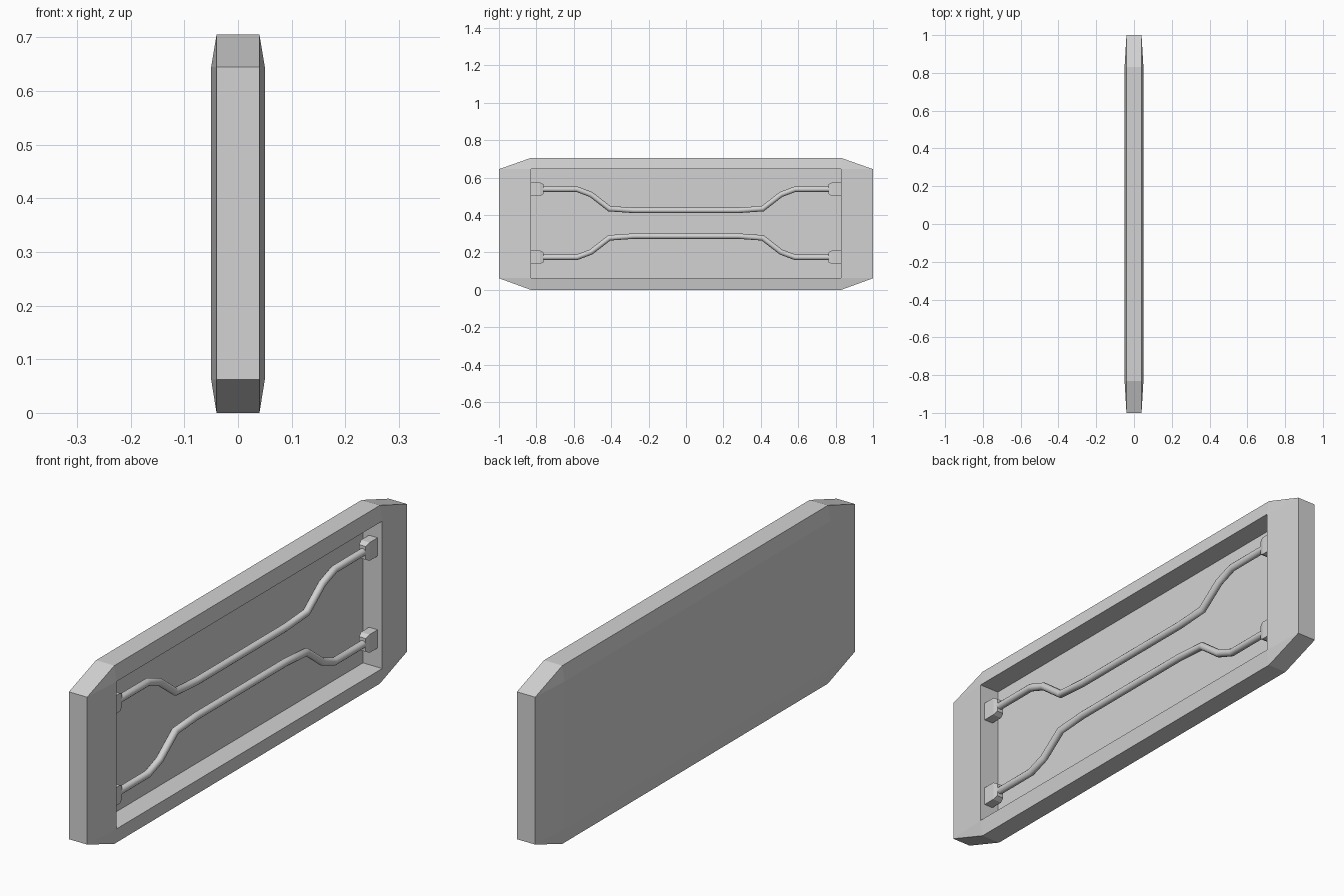
import bpy, bmesh, math
from mathutils import Vector

if "Cube" in bpy.data.objects:
    bpy.data.objects.remove(bpy.data.objects["Cube"])

grey = bpy.data.materials.new("light_grey")
grey.diffuse_color = (0.65, 0.65, 0.65, 1)
grey.use_nodes = True
grey.node_tree.nodes["Principled BSDF"].inputs["Base Color"].default_value = grey.diffuse_color


def finish(bm, name, smooth=False):
    bmesh.ops.recalc_face_normals(bm, faces=bm.faces[:])
    me = bpy.data.meshes.new(name)
    bm.to_mesh(me)
    bm.free()
    ob = bpy.data.objects.new(name, me)
    bpy.context.collection.objects.link(ob)
    me.materials.append(grey)
    if smooth:
        bpy.ops.object.select_all(action='DESELECT')
        ob.select_set(True)
        bpy.context.view_layer.objects.active = ob
        bpy.ops.object.shade_smooth_by_angle(angle=math.radians(50))
    return ob


# Panel: chamfered slab with a rectangular recess on the +x side
Z0, Z1, Z2, Z3 = 0.0, 0.062, 0.645, 0.705
RECT = [(-0.83, Z1), (0.83, Z1), (0.83, Z2), (-0.83, Z2)]
OCT = [(-1, Z1), (-0.83, Z0), (0.83, Z0), (1, Z1),
       (1, Z2), (0.83, Z3), (-0.83, Z3), (-1, Z2)]
bm = bmesh.new()


def ring(x, pts):
    return [bm.verts.new((x, y, z)) for y, z in pts]


back, oct_b = ring(-0.05, RECT), ring(-0.04, OCT)
oct_f, front = ring(0.04, OCT), ring(0.05, RECT)
floor = ring(-0.034, RECT)
bm.faces.new(back)
bm.faces.new(floor)
for k in range(8):
    n = (k + 1) % 8
    bm.faces.new((oct_b[k], oct_b[n], oct_f[n], oct_f[k]))
for k in range(4):
    n = (k + 1) % 4
    bm.faces.new((front[k], front[n], floor[n], floor[k]))
    for rect, octo in ((back, oct_b), (front, oct_f)):
        bm.faces.new((rect[k], rect[n], octo[(2 * k + 2) % 8], octo[2 * k + 1]))
        bm.faces.new((rect[k], octo[2 * k], octo[2 * k + 1]))
finish(bm, "panel")

# Bars: bent round tubes, lower one mirrored from the upper one
PX, R, SIDES, MID = 0.012, 0.0145, 12, 0.356
HALF = [(0.78, 0.538), (0.583, 0.538), (0.508, 0.51), (0.41, 0.434), (0.28, 0.425)]
PATH = [(-y, z) for y, z in HALF] + HALF[::-1]


def bar(name, path):
    bm = bmesh.new()
    pts = [Vector((PX, y, z)) for y, z in path]
    rings = []
    for i, p in enumerate(pts):
        a = (p - pts[i - 1]).normalized() if i else None
        b = (pts[i + 1] - p).normalized() if i < len(pts) - 1 else None
        t = ((a or b) + (b or a)).normalized()
        side = Vector((0, -t.z, t.y)) / t.dot(a or b)
        rings.append([bm.verts.new(p + R * (side * math.sin(w) + Vector((math.cos(w), 0, 0))))
                      for w in (2 * math.pi * j / SIDES for j in range(SIDES))])
    for r0, r1 in zip(rings, rings[1:]):
        for j in range(SIDES):
            n = (j + 1) % SIDES
            bm.faces.new((r0[j], r0[n], r1[n], r1[j]))
    bm.faces.new(rings[0])
    bm.faces.new(rings[-1])
    finish(bm, name, True)


bar("upper_bar", PATH)
bar("lower_bar", [(y, 2 * MID - z) for y, z in PATH])


# Brackets: small blocks on the recess end walls, narrowing toward the bar
def bracket(name, sy, zc):
    bm = bmesh.new()
    rows = []
    for y, hz, x0, x1 in ((0.83, 0.036, -0.008, 0.03),
                          (0.78, 0.036, -0.008, 0.03),
                          (0.762, 0.026, -0.003, 0.025)):
        rows.append([bm.verts.new((x, sy * y, zc + s * hz))
                     for x, s in ((x0, -1), (x1, -1), (x1, 1), (x0, 1))])
    for a, b in zip(rows, rows[1:]):
        for k in range(4):
            n = (k + 1) % 4
            bm.faces.new((a[k], a[n], b[n], b[k]))
    bm.faces.new(rows[0])
    bm.faces.new(rows[-1])
    finish(bm, name)


for level, zc in (("upper", 0.538), ("lower", 2 * MID - 0.538)):
    for end, sy in (("front", -1), ("back", 1)):
        bracket(f"{level}_{end}_bracket", sy, zc)
